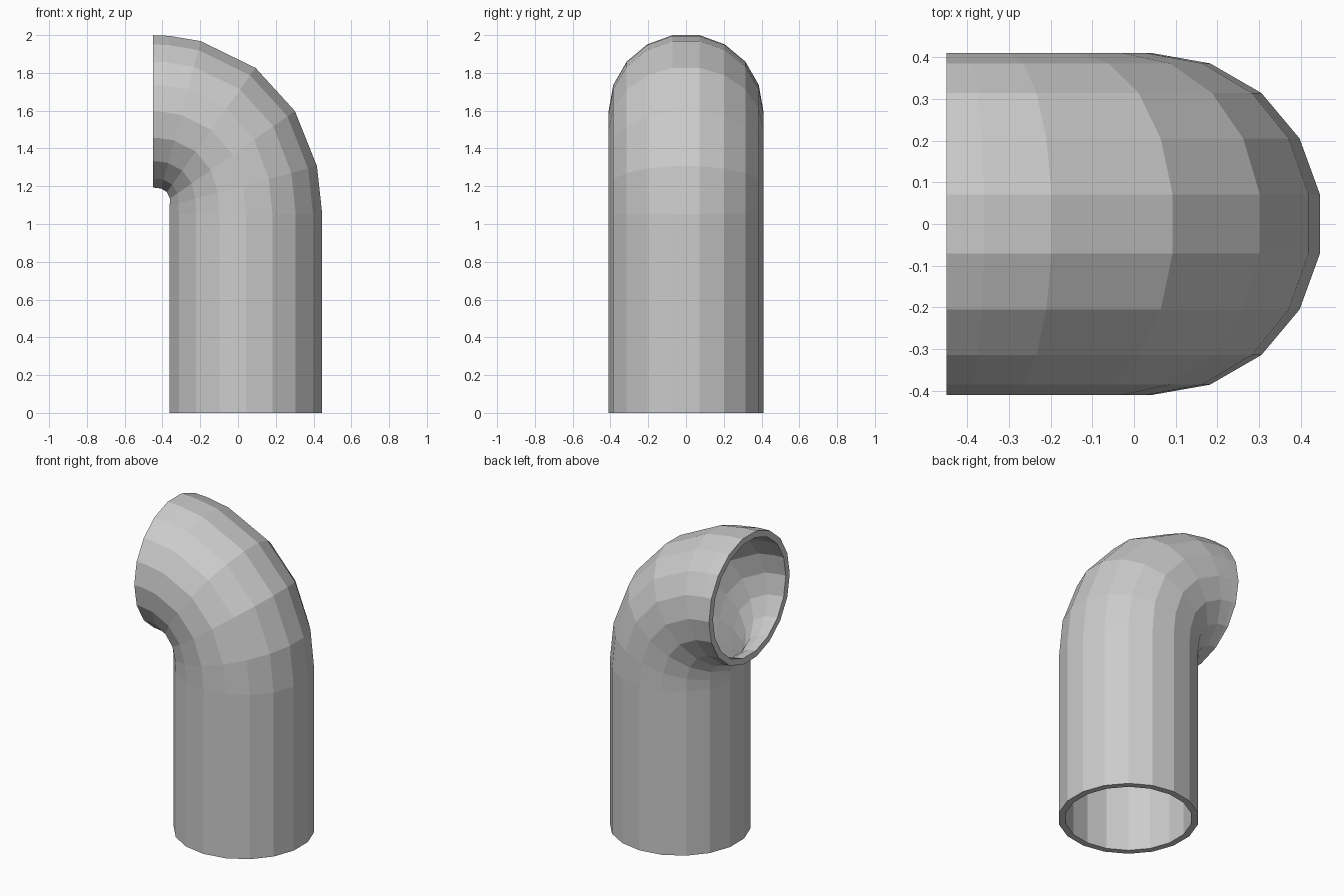
import bpy, bmesh
from math import sin, cos, radians

if "Cube" in bpy.data.objects:
    bpy.data.objects.remove(bpy.data.objects["Cube"])

SIDES = 18
R_OUT, R_IN = 0.41, 0.37

# Centre path of the pipe: x, z, tilt of the ring plane in degrees
path = [(0.042, 0.0, 0), (0.042, 1.053, 0), (0.028, 1.202, 15),
        (-0.029, 1.366, 35), (-0.142, 1.498, 54.5), (-0.302, 1.578, 75),
        (-0.402, 1.594, 84), (-0.45, 1.596, 90)]

bm = bmesh.new()


def ring(x, z, tilt, r):
    t = radians(tilt)
    verts = []
    for i in range(SIDES):
        a = radians(10 + 360 / SIDES * i)
        u = r * cos(a)
        verts.append(bm.verts.new((x + u * cos(t), r * sin(a), z + u * sin(t))))
    return verts


# Outer skin going up, inner skin coming back down, joined at both rims
rings = [ring(*p, R_OUT) for p in path] + [ring(*p, R_IN) for p in reversed(path)]
for k, a in enumerate(rings):
    b = rings[(k + 1) % len(rings)]
    for i in range(SIDES):
        j = (i + 1) % SIDES
        bm.faces.new((a[i], a[j], b[j], b[i]))
bmesh.ops.recalc_face_normals(bm, faces=bm.faces)

# Bent pipe object
mesh = bpy.data.meshes.new("bent_pipe")
bm.to_mesh(mesh)
bm.free()
pipe = bpy.data.objects.new("bent_pipe", mesh)
bpy.context.collection.objects.link(pipe)
